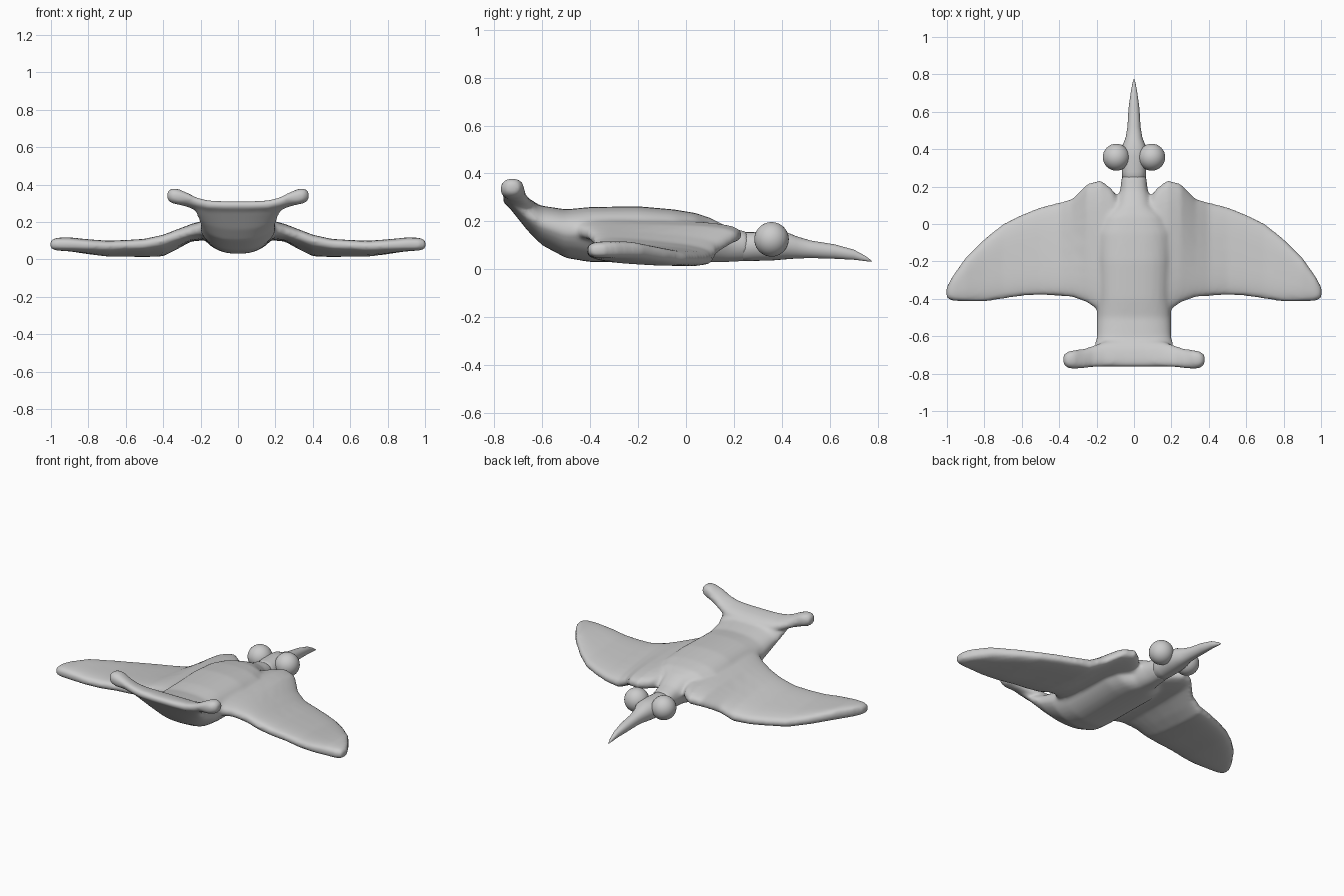
import bpy, bmesh
from math import cos, sin, pi, copysign

N = 28


def se(v, e):
    return copysign(abs(v) ** e, v)


def loft(bm, rings):
    part = bmesh.new()
    loops = [[part.verts.new(p) for p in r] for r in rings]
    for a, b in zip(loops, loops[1:]):
        for i in range(N):
            j = (i + 1) % N
            part.faces.new((a[i], a[j], b[j], b[i]))
    part.faces.new(loops[0])
    part.faces.new(loops[-1])
    bmesh.ops.recalc_face_normals(part, faces=part.faces)
    tmp = bpy.data.meshes.new("tmp")
    part.to_mesh(tmp)
    part.free()
    bm.from_mesh(tmp)
    bpy.data.meshes.remove(tmp)


def body_ring(y, hw, zb, zt, e=0.8, low=0.75):
    # cross-section across the body, narrower towards the belly
    pts = []
    for i in range(N):
        t = 2 * pi * i / N
        x, v = se(cos(t), e), se(sin(t), e)
        k = 1 - (1 - low) * max(0, -v)
        pts.append((hw * x * k, y, (zb + zt) / 2 + (zt - zb) / 2 * v))
    return pts


def chord_ring(x, lead, trail, zl, zt, thick, e=0.65):
    # rounded slab section along the chord of a wing or fin
    pts = []
    for i in range(N):
        t = 2 * pi * i / N
        u, v = se(cos(t), e), se(sin(t), e)
        y = (lead + trail) / 2 + (lead - trail) / 2 * u
        pts.append((x, y, (zl + zt) / 2 + (zl - zt) / 2 * u + thick / 2 * v))
    return pts


def mirrored(stations):
    return [(-s[0],) + s[1:] for s in reversed(stations)] + stations


def finish(bm, name):
    me = bpy.data.meshes.new(name)
    bm.to_mesh(me)
    bm.free()
    ob = bpy.data.objects.new(name, me)
    bpy.context.collection.objects.link(ob)
    for p in me.polygons:
        p.use_smooth = True
    return ob


# body, wings and tail fused into one skin
bm = bmesh.new()
loft(bm, [body_ring(*r) for r in [
    (-0.76, 0.22, 0.285, 0.31), (-0.72, 0.235, 0.235, 0.30),
    (-0.66, 0.215, 0.16, 0.28), (-0.60, 0.2, 0.10, 0.265),
    (-0.50, 0.2, 0.047, 0.25), (-0.40, 0.195, 0.03, 0.26),
    (-0.20, 0.2, 0.03, 0.263), (-0.05, 0.2, 0.03, 0.25),
    (0.04, 0.17, 0.03, 0.235), (0.10, 0.10, 0.03, 0.215),
    (0.18, 0.075, 0.03, 0.175), (0.26, 0.065, 0.035, 0.155)]])

wing = [
    (0.06, 0.10, -0.46, 0.14, 0.17, 0.10),
    (0.12, 0.19, -0.47, 0.145, 0.17, 0.10),
    (0.18, 0.235, -0.47, 0.145, 0.165, 0.10),
    (0.25, 0.215, -0.42, 0.135, 0.15, 0.09),
    (0.33, 0.135, -0.39, 0.085, 0.125, 0.09),
    (0.40, 0.115, -0.385, 0.048, 0.10, 0.09),
    (0.50, 0.09, -0.38, 0.042, 0.08, 0.08),
    (0.60, 0.05, -0.385, 0.043, 0.075, 0.075),
    (0.70, 0.0, -0.40, 0.045, 0.07, 0.075),
    (0.80, -0.08, -0.415, 0.06, 0.075, 0.075),
    (0.90, -0.18, -0.415, 0.08, 0.08, 0.075),
    (0.97, -0.28, -0.41, 0.083, 0.08, 0.068),
    (1.003, -0.34, -0.395, 0.08, 0.08, 0.045)]
loft(bm, [chord_ring(*s) for s in mirrored(wing)])

tail = [
    (0.06, -0.62, -0.765, 0.26, 0.29, 0.06),
    (0.16, -0.63, -0.765, 0.265, 0.295, 0.06),
    (0.22, -0.65, -0.767, 0.28, 0.31, 0.06),
    (0.27, -0.668, -0.77, 0.305, 0.33, 0.07),
    (0.32, -0.674, -0.775, 0.335, 0.335, 0.085),
    (0.355, -0.682, -0.77, 0.34, 0.34, 0.08),
    (0.378, -0.70, -0.75, 0.34, 0.34, 0.045)]
loft(bm, [chord_ring(*s, 0.85) for s in mirrored(tail)])
body = finish(bm, "body_with_wings_and_tail")
rm = body.modifiers.new("fuse", 'REMESH')
rm.mode = 'VOXEL'
rm.voxel_size = 0.012
rm.use_smooth_shade = True
sm = body.modifiers.new("soften", 'SMOOTH')
sm.factor = 0.5
sm.iterations = 6

# head tapering into the beak
bm = bmesh.new()
loft(bm, [body_ring(*r, 0.9, 0.9) for r in [
    (0.20, 0.06, 0.035, 0.155), (0.28, 0.065, 0.035, 0.155),
    (0.36, 0.07, 0.037, 0.16), (0.42, 0.062, 0.042, 0.155),
    (0.46, 0.045, 0.045, 0.138), (0.52, 0.035, 0.047, 0.12),
    (0.62, 0.029, 0.044, 0.104), (0.70, 0.018, 0.04, 0.082),
    (0.75, 0.009, 0.034, 0.055), (0.775, 0.002, 0.031, 0.036)]])
finish(bm, "head_and_beak")

# eyes
for side, sx in (("left", -1), ("right", 1)):
    bm = bmesh.new()
    bmesh.ops.create_uvsphere(bm, u_segments=32, v_segments=20, radius=0.072)
    bmesh.ops.translate(bm, verts=bm.verts, vec=(sx * 0.095, 0.357, 0.125))
    finish(bm, "eye_" + side)
